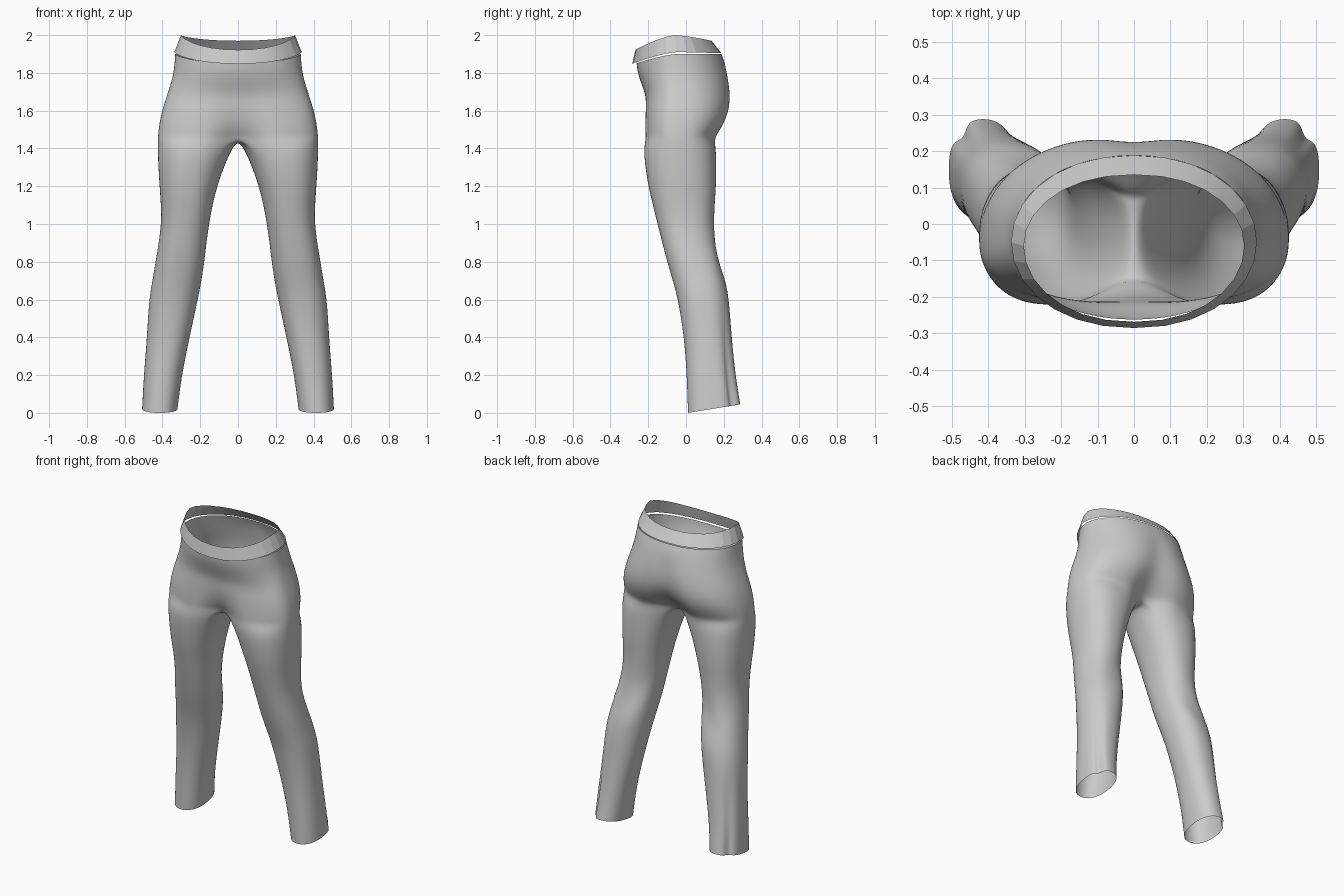
import bpy, bmesh
from math import sin, cos, pi, exp, radians

cube = bpy.data.objects.get("Cube")
if cube:
    bpy.data.objects.remove(cube)

OUTER = 25   # points on the outer arc of each half, front to back
INNER = 10   # spans on the inner thigh arc

# Height, half width, front y, back y, squareness, centre groove
PELVIS = [
    (1.90, .333, -.262, .188, .95, 0),
    (1.85, .336, -.258, .208, .92, 0),
    (1.78, .345, -.240, .227, .88, 0),
    (1.70, .370, -.216, .242, .84, .02),
    (1.62, .397, -.220, .243, .80, .06),
    (1.55, .414, -.224, .224, .78, .16),
    (1.49, .422, -.226, .190, .78, .32),
    (1.455, .425, -.226, .167, .78, .48),
]

# Height, inner x, outer x, front y, back y
LEG = [
    (1.40, .032, .426, -.226, .160),
    (1.30, .075, .422, -.216, .161),
    (1.20, .110, .416, -.200, .160),
    (1.10, .135, .408, -.176, .152),
    (1.00, .153, .407, -.151, .147),
    (.90, .167, .420, -.126, .152),
    (.80, .178, .437, -.100, .177),
    (.70, .193, .453, -.070, .210),
    (.60, .213, .472, -.042, .227),
    (.40, .256, .482, -.010, .242),
    (.20, .298, .499, .004, .262),
    (.00, .320, .508, .010, .288),
]


def power(v, p):
    return abs(v) ** p * (1 if v >= 0 else -1)


def material(name, value):
    mat = bpy.data.materials.new(name)
    mat.use_nodes = True
    colour = (value, value, value, 1)
    mat.diffuse_color = colour
    mat.node_tree.nodes["Principled BSDF"].inputs["Base Color"].default_value = colour
    return mat


def make_object(name, bm, mat):
    mesh = bpy.data.meshes.new(name)
    bm.to_mesh(mesh)
    bm.free()
    mesh.materials.append(mat)
    obj = bpy.data.objects.new(name, mesh)
    bpy.context.collection.objects.link(obj)
    return obj


def shade(obj, angle):
    bpy.ops.object.select_all(action="DESELECT")
    obj.select_set(True)
    bpy.context.view_layer.objects.active = obj
    bpy.ops.object.shade_smooth_by_angle(angle=radians(angle))


def bridge(bm, upper, lower, closed):
    n = len(upper)
    for i in range(n if closed else n - 1):
        j = (i + 1) % n
        bm.faces.new((upper[i], lower[i], lower[j], upper[j]))


def pelvis_row(bm, z, w, front, back, p, groove):
    mid = -.045
    fade = max(0, (z - 1.6) / .3)
    row = []
    for i in range(OUTER):
        t = pi * i / (OUTER - 1)
        c = cos(t)
        x = 0 if i in (0, OUTER - 1) else w * power(sin(t), p)
        reach = mid - front if c > 0 else back - mid
        dip = 1 - groove * exp(-(x / .1) ** 2)
        if c < 0 and 1.5 < z < 1.8:
            dip -= .04 * exp(-(x / .06) ** 2)
        y = mid - reach * power(c, p) * dip
        drop = .05 * max(0, c) ** 1.4 * fade
        row.append(bm.verts.new((x, y, z - drop)))
    return row


def leg_row(bm, z, inner, outer, front, back):
    cx, cy = (inner + outer) / 2, (front + back) / 2
    rx, ry = (outer - inner) / 2, (back - front) / 2
    low = max(0, 1 - z / .6)
    knee = exp(-((z - .8) / .18) ** 2)
    row = []
    for i in range(OUTER + INNER - 1):
        if i < OUTER:
            a = radians(-45 + 270 * i / (OUTER - 1))
        else:
            a = radians(225 + 90 * (i - OUTER + 1) / INNER)
        # Side seam pleat towards the hem, and soft folds behind the knee
        pleat = 1 - .2 * low * exp(-((a - radians(138)) / .22) ** 2)
        fold = 1 + .035 * knee * max(0, -cos(a)) * sin(45 * z + 4 * a)
        x = cx + rx * power(sin(a), .88) * pleat * fold
        y = cy - ry * power(cos(a), .88) * pleat * fold
        lift = .045 * max(0, 1 - z / .2) * max(0, (y - front) / (back - front))
        row.append(bm.verts.new((x, y, z + lift)))
    return row


grey = material("grey cloth", .6)

# Trousers: one half of the hips and one leg, mirrored
bm = bmesh.new()
rows = [pelvis_row(bm, *r) for r in PELVIS]
for a, b in zip(rows, rows[1:]):
    bridge(bm, a, b, False)

# Crotch seam closes the last hip row into the top of the leg
first, last = rows[-1][0].co, rows[-1][-1].co
seam = []
for k in range(1, INNER):
    f = k / INNER
    co = last.lerp(first, f)
    co.z -= .015 * sin(pi * f)
    seam.append(bm.verts.new(co))
previous = rows[-1] + seam
for r in LEG:
    current = leg_row(bm, *r)
    bridge(bm, previous, current, True)
    previous = current
bmesh.ops.recalc_face_normals(bm, faces=bm.faces)
trousers = make_object("trousers", bm, grey)
mirror = trousers.modifiers.new("mirror", "MIRROR")
mirror.use_clip = True
smooth = trousers.modifiers.new("smooth", "SUBSURF")
smooth.levels = smooth.render_levels = 2
shade(trousers, 60)

# Waistband: a flared, open strip that dips at the front
SIDES = 28
bm = bmesh.new()
rim, hem = [], []
for i in range(SIDES):
    t = 2 * pi * i / SIDES
    s, c = sin(t), cos(t)
    f, b = max(0, c) ** 1.4, max(0, -c) ** 1.4
    rim.append(bm.verts.new((.302 * power(s, .92), -.06 - c * (.208 if c > 0 else .195),
                             2 - .078 * f - .03 * b)))
    hem.append(bm.verts.new((.337 * power(s, .92), -.05 - c * (.235 if c > 0 else .238),
                             1.91 - .062 * f - .006 * b)))
bridge(bm, rim, hem, True)
bmesh.ops.recalc_face_normals(bm, faces=bm.faces)
band = make_object("waistband", bm, grey)
shade(band, 14)
